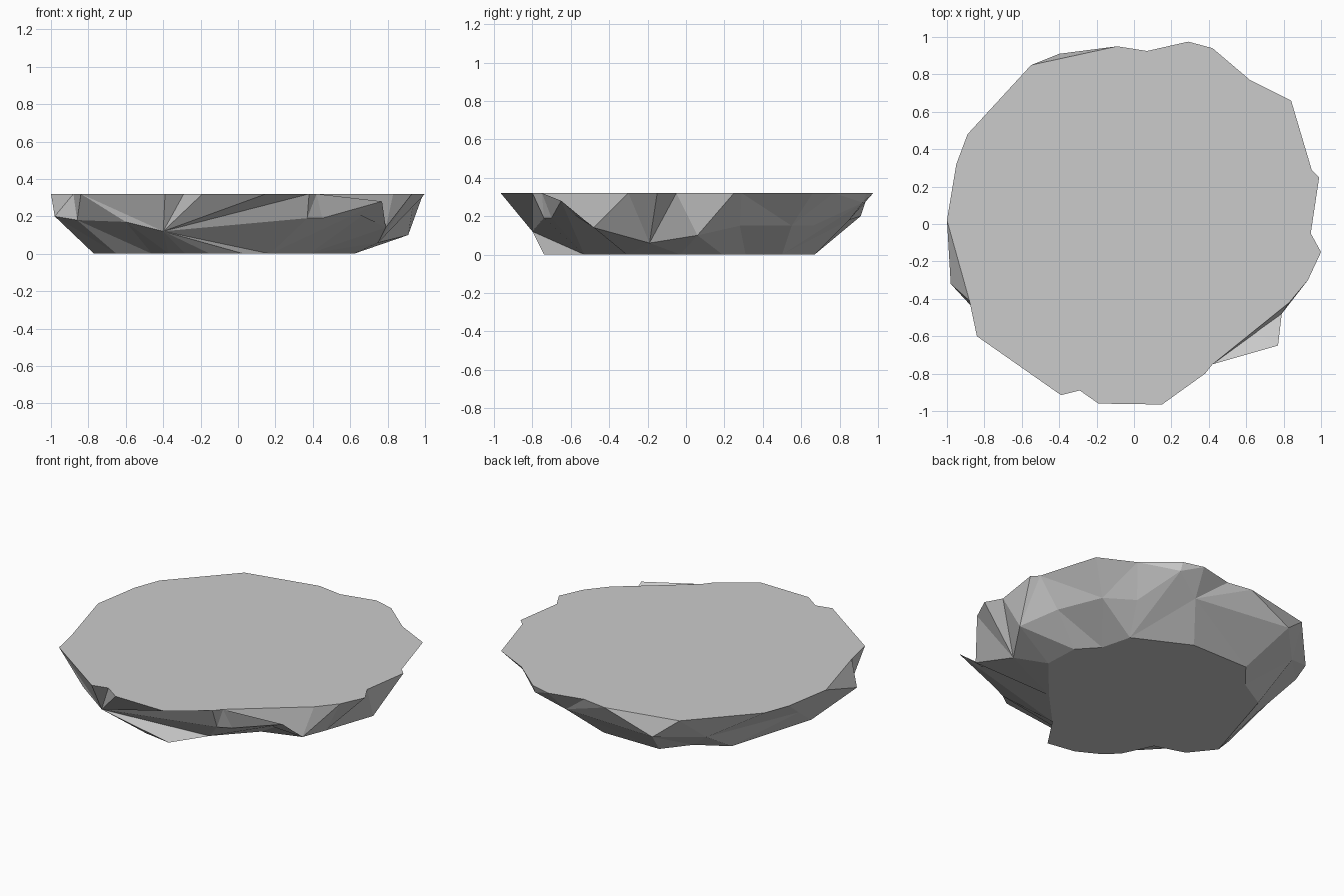
import bpy, bmesh
from math import atan2, pi

if "Cube" in bpy.data.objects:
    bpy.data.objects.remove(bpy.data.objects["Cube"])

# Outlines of the rock slab: flat top rim, jagged flank points, flat base
RIM = [(-1, .02), (-.95, .32), (-.89, .48), (-.55, .85), (-.09, .95), (.07, .925),
       (.29, .975), (.42, .94), (.62, .77), (.84, .66), (.95, .29), (.99, .25),
       (.945, -.05), (1, -.15), (.93, -.30), (.83, -.42), (.42, -.75), (.38, -.80),
       (.15, -.965), (-.19, -.96), (-.29, -.89), (-.39, -.915), (-.84, -.60), (-.88, -.41)]
FLANK = [(-.98, -.32, .20), (-.86, -.45, .18), (-.60, -.70, .17), (-.40, -.80, .12),
         (.37, -.74, .19), (.45, -.70, .19), (.77, -.65, .28), (.79, -.48, .14),
         (.75, -.19, .06), (.91, .06, .10), (.81, .28, .15), (.70, .55, .15),
         (.53, .66, .15), (.42, .92, .27), (.25, .85, .18), (-.40, .91, .20),
         (-.62, .68, .17), (-.85, .08, .16)]
BASE = [(.03, -.74), (-.15, -.71), (-.28, -.64), (-.37, -.56), (-.46, -.37), (-.65, -.31),
        (-.77, -.16), (-.60, .40), (-.41, .51), (-.28, .67), (.11, .67), (.45, .50),
        (.50, .31), (.61, .19), (.62, -.03), (.38, -.31), (.17, -.53)]
HEIGHT = .32


def angle(v):
    return atan2(v.co.y, v.co.x)


def ring(bm, pts):
    return sorted((bm.verts.new(p) for p in pts), key=angle)


def zip_rings(bm, low, high):
    """Triangle strip between two rings, advancing by angle."""
    def ang(r, k):
        return angle(r[k % len(r)]) + 2 * pi * (k // len(r))
    i = j = 0
    while i < len(low) or j < len(high):
        a, b = low[i % len(low)], high[j % len(high)]
        if j >= len(high) or (i < len(low) and ang(low, i + 1) < ang(high, j + 1)):
            i += 1
            bm.faces.new((a, low[i % len(low)], b))
        else:
            j += 1
            bm.faces.new((a, high[j % len(high)], b))


bm = bmesh.new()
rim = ring(bm, [(x, y, HEIGHT) for x, y in RIM])
flank = ring(bm, FLANK)
base = ring(bm, [(x, y, 0) for x, y in BASE])
zip_rings(bm, base, flank)
zip_rings(bm, flank, rim)
bm.faces.new(rim)
bm.faces.new(base[::-1])
bmesh.ops.recalc_face_normals(bm, faces=bm.faces)

mesh = bpy.data.meshes.new("rock_slab")
bm.to_mesh(mesh)
bm.free()
bpy.context.collection.objects.link(bpy.data.objects.new("rock_slab", mesh))
